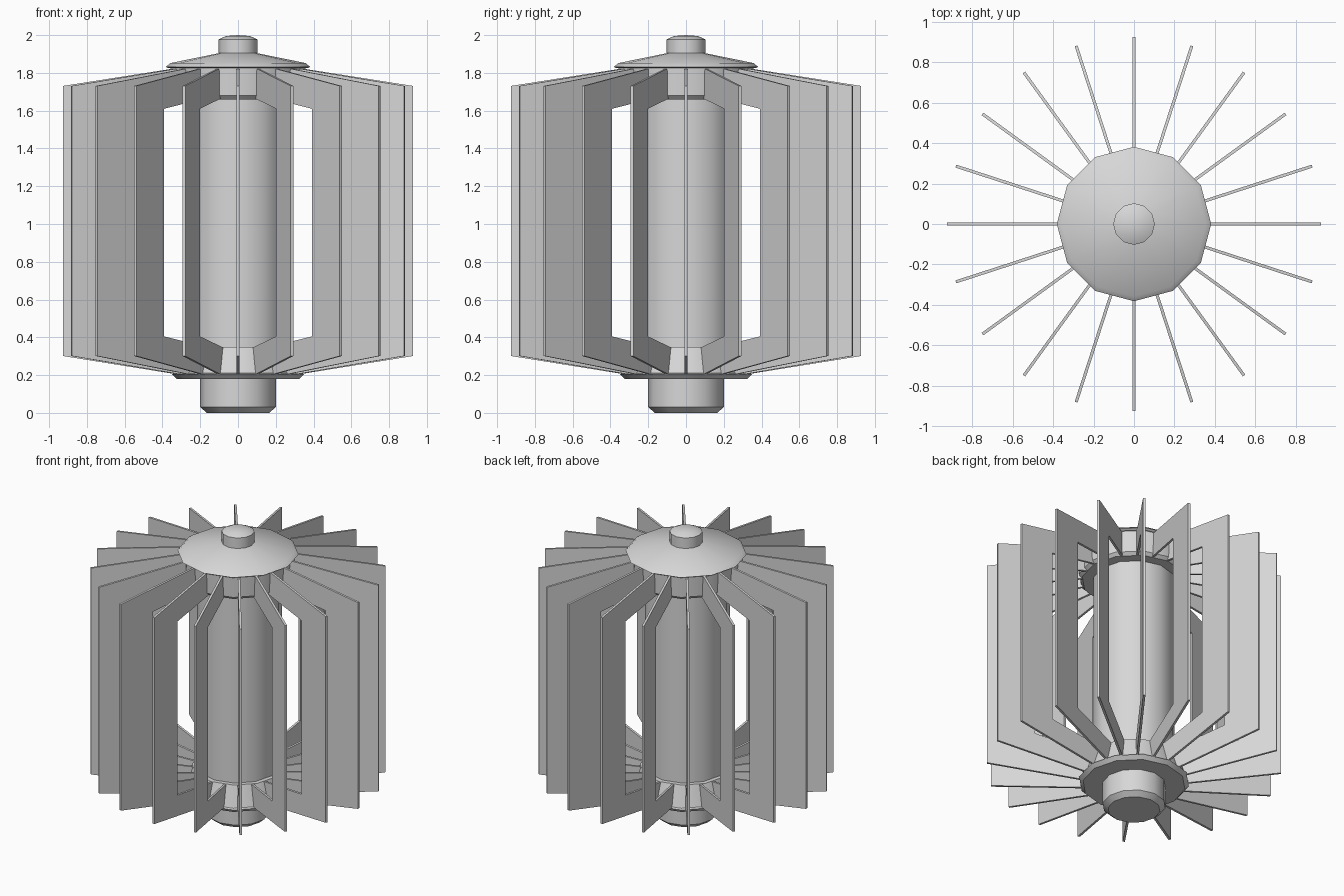
import bpy, bmesh, math
from mathutils import Matrix

if "Cube" in bpy.data.objects:
    bpy.data.objects.remove(bpy.data.objects["Cube"])

SIDES, FINS, THICK = 12, 20, 0.015

metal = bpy.data.materials.new("grey metal")
metal.diffuse_color = (0.68, 0.68, 0.68, 1)
metal.use_nodes = True
metal.node_tree.nodes["Principled BSDF"].inputs["Base Color"].default_value = metal.diffuse_color


def finish(name, bm):
    bmesh.ops.remove_doubles(bm, verts=bm.verts, dist=1e-5)
    bmesh.ops.recalc_face_normals(bm, faces=bm.faces)
    me = bpy.data.meshes.new(name)
    bm.to_mesh(me)
    bm.free()
    me.materials.append(metal)
    ob = bpy.data.objects.new(name, me)
    bpy.context.collection.objects.link(ob)
    return ob


def lathe(name, profile):
    """Turn a (radius, height) profile around z."""
    bm = bmesh.new()
    vs = [bm.verts.new((r, 0, z)) for r, z in profile]
    es = [bm.edges.new(p) for p in zip(vs, vs[1:])]
    bmesh.ops.spin(bm, geom=vs + es, cent=(0, 0, 0), axis=(0, 0, 1),
                   angle=math.tau, steps=SIDES, use_duplicate=False)
    ob = finish(name, bm)
    bpy.ops.object.select_all(action='DESELECT')
    ob.select_set(True)
    bpy.context.view_layer.objects.active = ob
    bpy.ops.object.shade_smooth_by_angle(angle=math.radians(31))
    return ob


# One turned body: collar, flange, tapered hub, column, upper hub, cap and domed knob
lathe("core_body", [
    (0, 0), (0.165, 0), (0.2, 0.03), (0.2, 0.18),                      # collar
    (0.325, 0.18), (0.35, 0.205), (0.335, 0.21), (0.29, 0.35),         # flange, lower hub
    (0.26, 0.35), (0.26, 1.66),                                        # column
    (0.33, 1.66), (0.35, 1.68), (0.357, 1.825),                        # upper hub
    (0.37, 1.825), (0.382, 1.832), (0.358, 1.852), (0.103, 1.904),     # cap
    (0.103, 1.977), (0.065, 1.995), (0, 2.0)])                         # knob

# Radial fins: C-shaped plates joined to the two hubs
OUTLINE = [(0.3, 0.2), (0.36, 0.21), (0.926, 0.301), (0.926, 1.731), (0.36, 1.82),
           (0.3, 1.826), (0.3, 1.667), (0.675, 1.61), (0.675, 0.405), (0.27, 0.345)]
bm = bmesh.new()
for i in range(FINS):
    turn = Matrix.Rotation(math.tau * i / FINS, 4, 'Z')
    face = bm.faces.new([bm.verts.new(turn @ Matrix.Translation((r, -THICK / 2, z)).translation)
                         for r, z in OUTLINE])
    side = bmesh.ops.extrude_face_region(bm, geom=[face], use_keep_orig=True)
    verts = [g for g in side["geom"] if isinstance(g, bmesh.types.BMVert)]
    bmesh.ops.translate(bm, verts=verts, vec=turn.col[1].to_3d() * THICK)
finish("fins", bm)
